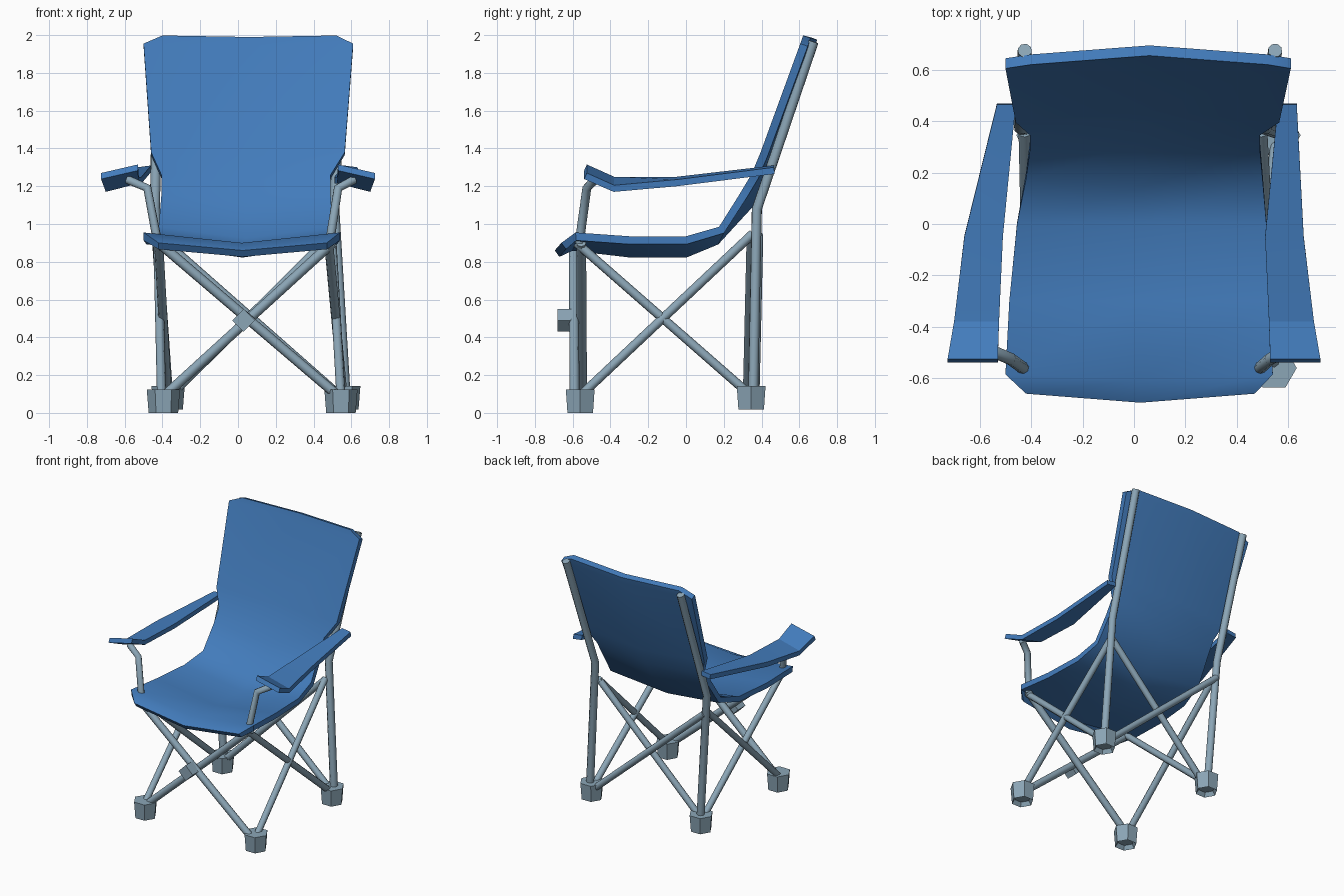
import bpy, bmesh, math
from mathutils import Matrix, Vector

if "Cube" in bpy.data.objects:
    bpy.data.objects.remove(bpy.data.objects["Cube"])


def material(name, rgb):
    m = bpy.data.materials.new(name)
    m.diffuse_color = (*rgb, 1)
    m.use_nodes = True
    m.node_tree.nodes["Principled BSDF"].inputs["Base Color"].default_value = m.diffuse_color
    return m


BLUE = material("blue fabric", (0.055, 0.20, 0.50))
STEEL = material("grey blue steel", (0.26, 0.38, 0.47))


def add(name, bm, mat, angle=None):
    me = bpy.data.meshes.new(name)
    bmesh.ops.recalc_face_normals(bm, faces=bm.faces)
    bm.to_mesh(me)
    bm.free()
    me.materials.append(mat)
    ob = bpy.data.objects.new(name, me)
    bpy.context.collection.objects.link(ob)
    if angle:
        bpy.ops.object.select_all(action='DESELECT')
        ob.select_set(True)
        bpy.context.view_layer.objects.active = ob
        bpy.ops.object.shade_smooth_by_angle(angle=math.radians(angle))
    return ob


def sheet(name, rows, thick, angle):
    """Thick cloth: rows of points, the second skin offset along the row normal."""
    bm = bmesh.new()
    n = len(rows)
    top, low = [], []
    for i, row in enumerate(rows):
        t = Vector(rows[min(i + 1, n - 1)][0]) - Vector(rows[max(i - 1, 0)][0])
        d = Vector((0, t.z, -t.y)).normalized() * thick
        if d.z > 0:
            d = -d
        top.append([bm.verts.new(p) for p in row])
        low.append([bm.verts.new(Vector(p) + d) for p in row])
    m = len(rows[0])
    for g in (top, low):
        for i in range(n - 1):
            for j in range(m - 1):
                bm.faces.new((g[i][j], g[i + 1][j], g[i + 1][j + 1], g[i][j + 1]))
    for i in range(n - 1):
        for j in (0, m - 1):
            bm.faces.new((top[i][j], top[i + 1][j], low[i + 1][j], low[i][j]))
    for j in range(m - 1):
        for i in (0, n - 1):
            bm.faces.new((top[i][j], top[i][j + 1], low[i][j + 1], low[i][j]))
    return add(name, bm, BLUE, angle)


def tube(name, pts, r):
    cu = bpy.data.curves.new(name, 'CURVE')
    cu.dimensions = '3D'
    cu.bevel_depth = r
    cu.bevel_resolution = 2
    cu.use_fill_caps = True
    sp = cu.splines.new('POLY')
    sp.points.add(len(pts) - 1)
    for p, co in zip(sp.points, pts):
        p.co = (*co, 1)
    cu.materials.append(STEEL)
    ob = bpy.data.objects.new(name, cu)
    bpy.context.collection.objects.link(ob)
    bpy.ops.object.select_all(action='DESELECT')
    ob.select_set(True)
    bpy.context.view_layer.objects.active = ob
    bpy.ops.object.convert(target='MESH')
    bpy.ops.object.shade_smooth_by_angle(angle=math.radians(50))


# seat and back sling: y, z, left x, right x, centre shift in y and z
sling = [(-.66, .90, -.42, .47, -.035, -.04), (-.585, .955, -.50, .54, -.02, -.055),
         (-.30, .935, -.485, .525, 0, -.07), (0, .935, -.455, .515, 0, -.07),
         (.175, .985, -.42, .50, -.03, -.06), (.285, 1.16, -.405, .49, .03, -.05),
         (.345, 1.26, -.405, .49, .04, -.03), (.395, 1.38, -.46, .565, .05, -.02),
         (.605, 1.955, -.50, .61, .035, -.01), (.62, 1.998, -.40, .52, .035, -.008)]
sheet("seat_and_back",
      [[(l, y, z), ((l + r) / 2, y + dy, z + dz), (r, y, z)]
       for y, z, l, r, dy, dz in sling], .042, 35)

# armrests: y, centre x, outer half width, outer z, inner half width, inner z
arm = [(.465, .05, .583, 1.30, .51, 1.31), (-.05, 0, .66, 1.235, .51, 1.25),
       (-.38, 0, .70, 1.205, .525, 1.25), (-.525, 0, .725, 1.27, .53, 1.315)]
for side, s in (("left", -1), ("right", 1)):
    sheet("armrest_" + side,
          [[(c + s * wo, y, zo), (c + s * wi, y, zi)] for y, c, wo, zo, wi, zi in arm],
          .035, 25)

CX = .06
for side, s in (("left", -1), ("right", 1)):
    # back posts and armrest supports
    tube("back_post_" + side, [(.10 + s * .47, .355, .08), (.035 + s * .475, .375, 1.08),
                               (.062 + s * .487, .675, 1.965)], .028)
    tube("armrest_support_" + side,
         [(.03 + s * .455, -.565, .90), (.025 + s * .505, -.525, 1.19),
          (.015 + s * .60, -.48, 1.235)], .024)
    # side cross bars
    tube("side_bar_rising_" + side, [(.07 + s * .475, -.56, .09), (.035 + s * .46, .355, .95)], .024)
    tube("side_bar_falling_" + side, [(.09 + s * .465, .335, .10), (.03 + s * .45, -.58, .90)], .024)
    # front and back cross bars
    tube("front_bar_" + side, [(.07 + s * .46, -.57 - s * .02, .09),
                               (.04 - s * .46, -.575 - s * .02, .90)], .026)
    tube("back_bar_" + side, [(.09 + s * .45, .345 + s * .02, .09),
                              (.035 - s * .46, .365 + s * .02, .94)], .024)
    # hollow six-sided feet
    for end, x, y, z in (("front", .075 + s * .47, -.56, 0), ("back", .095 + s * .465, .345, .018)):
        bm = bmesh.new()
        bmesh.ops.create_cone(bm, cap_ends=True, segments=6, radius1=.078, radius2=.088, depth=.125,
                              matrix=Matrix.Translation((x, y, z + .0625)) @ Matrix.Rotation(math.pi / 2, 4, 'Z'))
        bm.normal_update()
        base = [f for f in bm.faces if f.normal.z < -.9]
        bmesh.ops.inset_region(bm, faces=base, thickness=.02)
        for v in base[0].verts:
            v.co.z += .03
        add("foot_" + end + "_" + side, bm, STEEL)

# hub where the front bars cross
bm = bmesh.new()
bmesh.ops.create_cube(bm, size=1, matrix=Matrix.Translation((.03, -.635, .49)) @
                      Matrix.Rotation(math.pi / 4, 4, 'Y') @ Matrix.Diagonal((.085, .09, .085, 1)))
add("front_hub", bm, STEEL)
